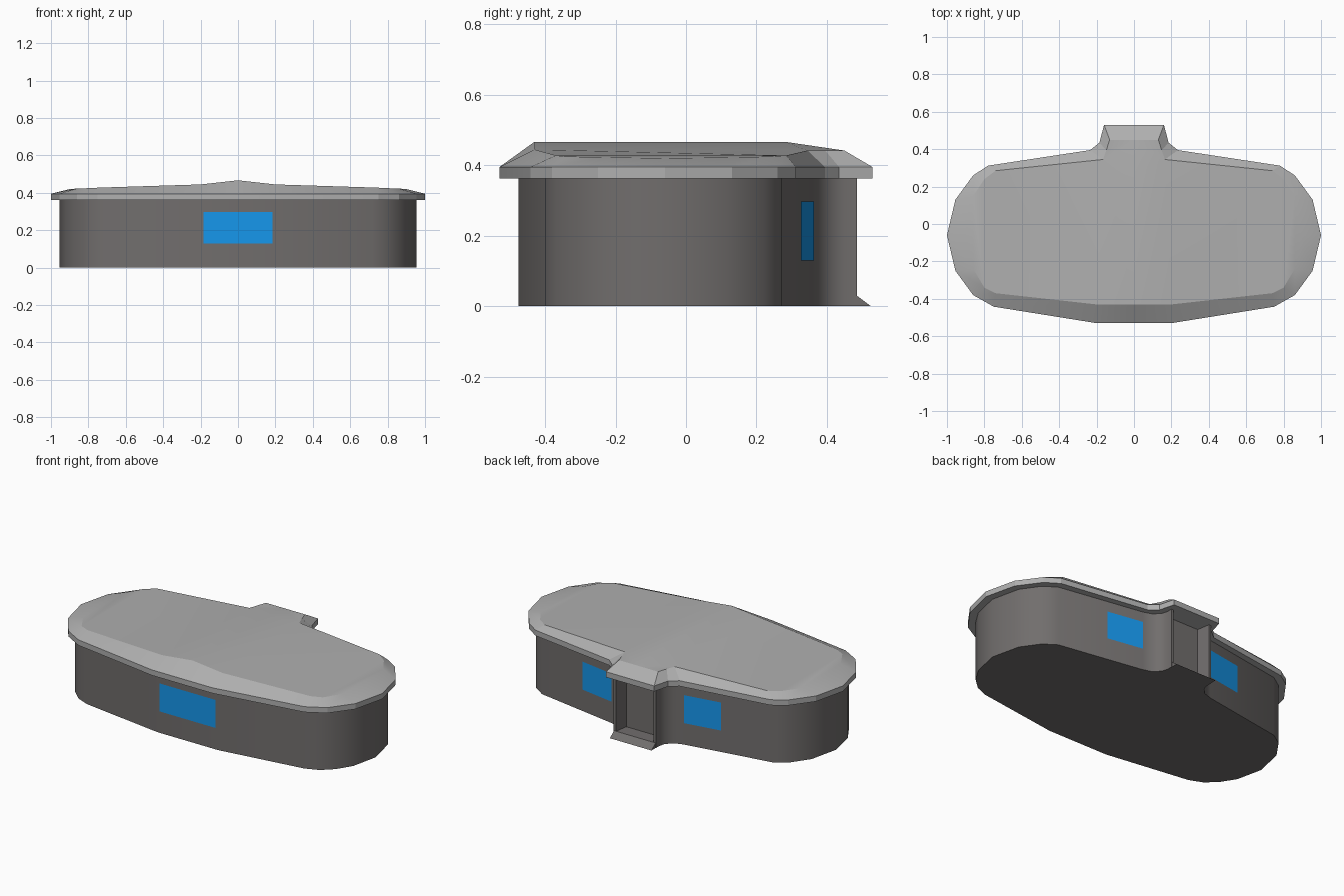
import bpy, bmesh, math

if "Cube" in bpy.data.objects:
    bpy.data.objects.remove(bpy.data.objects["Cube"])


def material(name, rgb):
    m = bpy.data.materials.new(name)
    m.diffuse_color = (*rgb, 1)
    m.use_nodes = True
    m.node_tree.nodes["Principled BSDF"].inputs["Base Color"].default_value = m.diffuse_color
    return m


blue = material("window_blue", (0.008, 0.31, 0.84))
dark = material("wall_dark_grey", (0.165, 0.155, 0.152))
mid = material("roof_grey", (0.43, 0.43, 0.43))


def finish(name, bm, mat, smooth=0):
    bmesh.ops.remove_doubles(bm, verts=bm.verts, dist=1e-5)
    bmesh.ops.recalc_face_normals(bm, faces=bm.faces)
    me = bpy.data.meshes.new(name)
    bm.to_mesh(me)
    bm.free()
    ob = bpy.data.objects.new(name, me)
    me.materials.append(mat)
    bpy.context.collection.objects.link(ob)
    if smooth:
        bpy.ops.object.select_all(action='DESELECT')
        ob.select_set(True)
        bpy.context.view_layer.objects.active = ob
        bpy.ops.object.shade_smooth_by_angle(angle=math.radians(smooth))
    return ob


def mirrored(half):
    """Close a right-hand outline (front centre to back centre) across x = 0."""
    return half + [(-p[0], *p[1:]) for p in reversed(half) if p[0] > 0]


def bridge(bm, a, b):
    n = len(a)
    for i in range(n):
        j = (i + 1) % n
        bm.faces.new((a[i], a[j], b[j], b[i]))


def ring(bm, pts, z=None):
    return [bm.verts.new(p if z is None else (p[0], p[1], z)) for p in pts]


# Walls: rounded plan with a recessed doorway at the back
wall_half = [(0, -.475), (.2, -.475), (.72, -.4), (.80, -.368), (.865, -.308),
             (.92, -.22), (.955, -.06), (.915, .115), (.84, .222), (.765, .272),
             (.24, .36), (.185, .378), (.15, .415), (.14, .45), (.14, .485),
             (.125, .485), (.112, .405), (0, .405)]
bm = bmesh.new()
low, high = [ring(bm, mirrored(wall_half), z) for z in (0, .365)]
bridge(bm, low, high)
bm.faces.new(low)
bm.faces.new(high)
finish("walls", bm, dark, 35)

# Sloped threshold in the doorway
bm = bmesh.new()
step = [(.40, 0), (.40, .03), (.485, .03), (.525, 0)]
ends = [[bm.verts.new((x, y, z)) for y, z in step] for x in (-.138, .138)]
bridge(bm, *ends)
for e in ends:
    bm.faces.new(e)
finish("doorstep", bm, dark)

# Roof: vertical edge band, bevelled rim and a shallow folded top
eave_half = [(0, -.53), (.2, -.53), (.75, -.442), (.86, -.38), (.955, -.25),
             (1, -.06), (.955, .13), (.86, .26), (.78, .312), (.235, .395),
             (.185, .435), (.16, .53), (0, .53)]
rim_half = [(0, -.43, .467), (.2, -.43, .445), (.74, -.37, .428), (.80, -.34, .425),
            (.86, -.24, .423), (.9, -.06, .42), (.86, .15, .423), (.80, .24, .425),
            (.74, .285, .428), (.165, .345, .442), (.148, .395, .442),
            (.13, .45, .442), (0, .45, .442)]
bm = bmesh.new()
under = ring(bm, mirrored(eave_half), .362)
eave = ring(bm, mirrored(eave_half), .395)
rim = ring(bm, mirrored(rim_half))
bm.faces.new(under)
bridge(bm, under, eave)
bridge(bm, eave, rim)
ridge = bm.verts.new((0, .28, .467))
n = len(rim)
for side in (1, -1):
    r = [rim[(side * i) % n] for i in range(13)]
    bm.faces.new((r[0], r[1], r[9], ridge))
    for i in range(1, 4):
        bm.faces.new((r[i], r[i + 1], r[9 - i], r[10 - i]))
    bm.faces.new((r[4], r[5], r[6]))
    bm.faces.new((ridge, r[9], r[12]))
    bm.faces.new((r[9], r[10], r[11], r[12]))
finish("roof", bm, mid, 16)


# Windows: thin panes following the walls
def window(name, a, b):
    bm = bmesh.new()
    bm.faces.new([bm.verts.new((p[0], p[1], z)) for p, z in
                  ((a, .13), (b, .13), (b, .298), (a, .298))])
    finish(name, bm, blue)


# panes are wound so their fronts face outward
window("front_window", (-.185, -.478), (.185, -.478))
window("back_window_right", (.46, .326), (.241, .363))
window("back_window_left", (-.241, .363), (-.46, .326))
